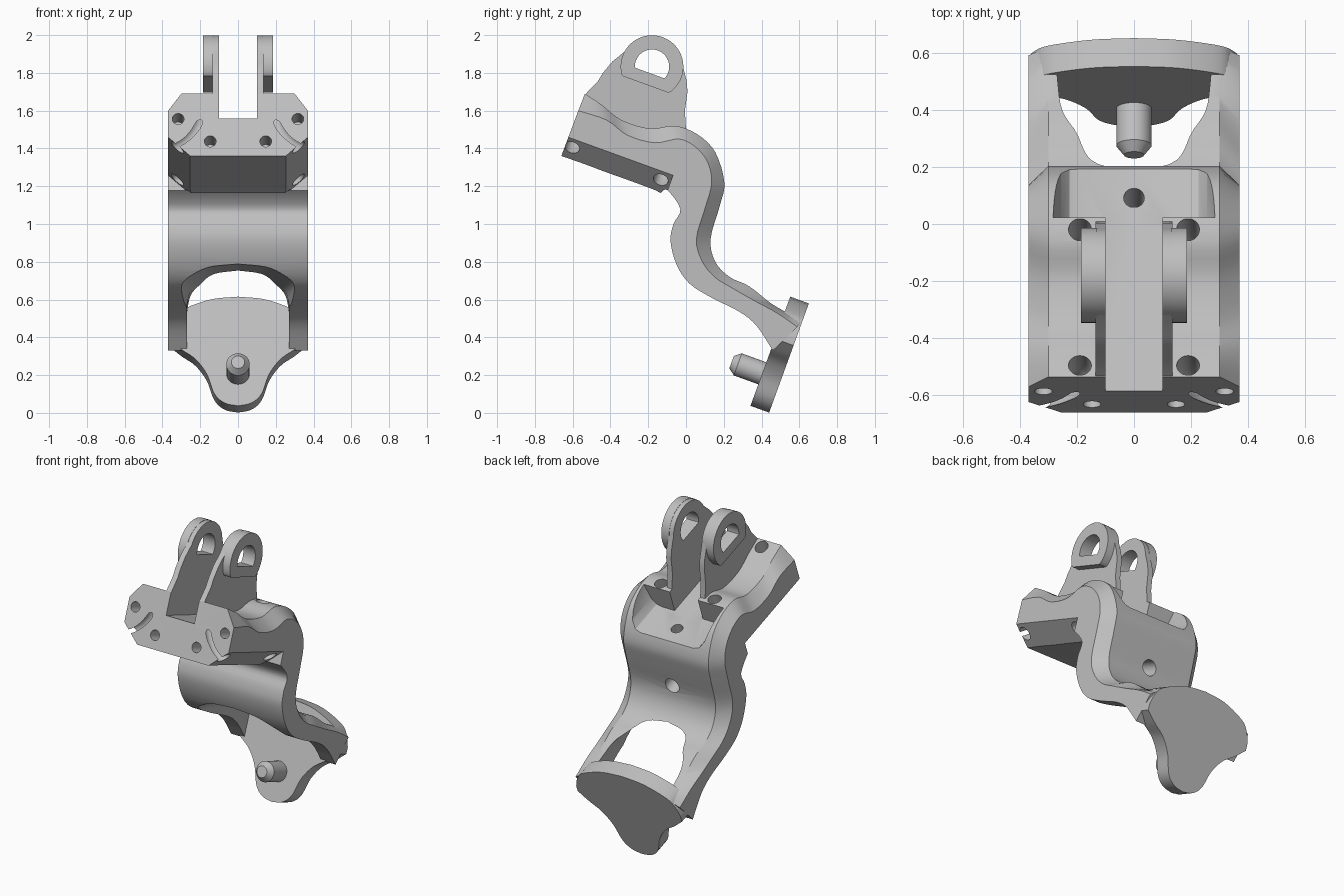
import bpy, bmesh, math
from mathutils import Matrix, Vector

cube = bpy.data.objects.get("Cube")
if cube:
    bpy.data.objects.remove(cube)

# The part is designed in a frame (x, t, n) tilted about x, then stood up
TILT = math.radians(20)
C, S = math.cos(TILT), math.sin(TILT)
STAND = Matrix.Rotation(-TILT, 4, 'X')

GREY = (0.52, 0.52, 0.52, 1)
grey = bpy.data.materials.new("plain_grey")
grey.use_nodes = True
grey.diffuse_color = GREY
grey.node_tree.nodes["Principled BSDF"].inputs["Base Color"].default_value = GREY


def tn(y, z):
    return y * C - z * S, y * S + z * C


def loft(name, rings):
    """Closed solid through rings of (x, t, n) points."""
    bm = bmesh.new()
    rows = [[bm.verts.new(STAND @ Vector(p)) for p in ring] for ring in rings]
    count = len(rows[0])
    for a, b in zip(rows, rows[1:]):
        for i in range(count):
            j = (i + 1) % count
            bm.faces.new((a[i], a[j], b[j], b[i]))
    bm.faces.new(rows[0][::-1])
    bm.faces.new(rows[-1])
    if bm.calc_volume(signed=True) < 0:
        bmesh.ops.reverse_faces(bm, faces=bm.faces)
    mesh = bpy.data.meshes.new(name)
    bm.to_mesh(mesh)
    bm.free()
    mesh.materials.append(grey)
    obj = bpy.data.objects.new(name, mesh)
    bpy.context.collection.objects.link(obj)
    return obj


def prism_x(name, pts, a, b):
    return loft(name, [[(v, t, n) for t, n in pts] for v in (a, b)])


def prism_t(name, pts, a, b):
    return loft(name, [[(x, v, n) for x, n in pts] for v in (a, b)])


CIRCLE = [(math.cos(k * math.tau / 32), math.sin(k * math.tau / 32)) for k in range(32)]


def rod(name, x, n, stops):
    """Round bar along t; stops are (t, radius)."""
    return loft(name, [[(x + r * u, t, n + r * w) for u, w in CIRCLE] for t, r in stops])


def tube(name, path, r):
    """Round bar along a path of (x, t, n) points bending in the x-n plane."""
    rings = []
    for i, p in enumerate(path):
        d = path[min(i + 1, len(path) - 1)] - path[max(i - 1, 0)]
        across = Vector((-d.z, 0, d.x)).normalized() * r
        rings.append([p + across * u + Vector((0, r * w, 0)) for u, w in CIRCLE])
    return loft(name, rings)


def spline(pts, steps):
    """Smooth curve through points of any dimension."""
    vs = [Vector(p) for p in pts]
    vs = [2 * vs[0] - vs[1]] + vs + [2 * vs[-1] - vs[-2]]
    out = []
    for a, b, c, d in zip(vs, vs[1:], vs[2:], vs[3:]):
        for k in range(steps):
            f = k / steps
            out.append(0.5 * (2 * b + (c - a) * f + (2 * a - 5 * b + 4 * c - d) * f * f
                              + (3 * b - a - 3 * c + d) * f ** 3))
    return out + [vs[-2]]


def mirror(half):
    """Close a half outline that runs from the middle, round +x."""
    return [tuple(p) for p in half] + [(-x, n) for x, n in reversed(half) if x > 1e-4]


def volume(mesh):
    bm = bmesh.new()
    bm.from_mesh(mesh)
    size = bm.calc_volume()
    bm.free()
    return size


def cut(target, cutter):
    """Subtract the cutter, keeping the first solver result that is sound."""
    before = volume(target.data)
    mod = target.modifiers.new("cut", 'BOOLEAN')
    mod.operation = 'DIFFERENCE'
    mod.object = cutter
    result = None
    for solver in ('MANIFOLD', 'EXACT', 'FLOAT'):
        mod.solver = solver
        graph = bpy.context.evaluated_depsgraph_get()
        graph.update()
        mesh = bpy.data.meshes.new_from_object(target.evaluated_get(graph))
        if 0.5 * before < volume(mesh) < 0.99999 * before:
            result = mesh
            break
    target.modifiers.remove(mod)
    bpy.data.objects.remove(cutter)
    if result:
        target.data = result


def d_shape(t, n, r, drop):
    """Circle with a flat bottom."""
    return [(t + r * math.cos(k * math.tau / 64), n + max(-drop, r * math.sin(k * math.tau / 64)))
            for k in range(64)]


# Curved body: top edge, chamfer edge and underside at each station, as (y, z)
top = [(-.535, 1.69), (-.445, 1.63), (-.34, 1.55), (-.19, 1.505), (-.06, 1.52), (.06, 1.475),
       (.155, 1.38), (.203, 1.22), (.18, 1.1), (.13, .92), (.155, .8), (.23, .72),
       (.335, .67), (.45, .58), (.545, .527), (.62, .5)]
side = [(-.57, 1.6), (-.42, 1.55), (-.31, 1.47), (-.165, 1.43), (-.035, 1.45), (.06, 1.4),
        (.12, 1.315), (.135, 1.21), (.103, 1.09), (.055, .92), (.087, .8), (.155, .717),
        (.24, .664), (.36, .595), (.48, .53), (.59, .455)]
under = [(-.66, 1.36), (-.545, 1.32), (-.425, 1.275), (-.285, 1.225), (-.165, 1.18), (-.135, 1.165),
         (-.1, 1.18), (-.03, 1.08), (-.066, 1), (-.082, .91), (-.05, .785), (.018, .685),
         (.135, .61), (.28, .537), (.372, .463), (.46, .33)]
rings = []
for p, q, u in zip(spline(top, 4), spline(side, 4), spline(under, 4)):
    half = [(.30, *tn(*p)), (.37, *tn(*q)), (.37, *tn(*u))]
    rings.append(half + [(-x, t, n) for x, t, n in reversed(half)])
body = loft("curved_body", rings)

# Flared window between the two legs
arch = mirror(spline([(0, .79), (.12, .775), (.2, .735), (.25, .69), (.27, .62)], 4) + [(.27, .2)])
cut(body, loft("window_cutter", [[(x * w, *tn(y, z + dz)) for x, z in arch]
                                 for y, dz, w in ((-.2, .02, 1.38), (.25, -.045, 1), (.75, -.12, 1))]))

# Channel between the lugs and flared pocket behind them
FLOOR = 1.265
cut(body, prism_t("channel_cutter", [(-.1, FLOOR), (.1, FLOOR), (.1, 1.8), (-.1, 1.8)], -1.2, -.45))
pocket = mirror([(0, FLOOR), (.19, FLOOR), (.225, 1.275), (.255, 1.31), (.285, 1.42), (.285, 1.7)])
cut(body, prism_t("pocket_cutter", pocket, -.49, 0))

# Angled lower sides of the clamp block, front screw holes, bolt tunnels
for s in (-1, 1):
    wedge = [(.25, 1.05), (.375, 1.163), (.5, 1.163), (.5, .9), (.25, .9)]
    cut(body, prism_t("wedge_cutter", [(s * x, n) for x, n in wedge], -1.2, -.495))
    for x, n in ((.317, 1.262), (.147, 1.135)):
        cut(body, rod("screw_cutter", s * x, n, ((-1.2, .031), (-.95, .031))))
    for t in (-1.047, -.548):
        path = [(.19, 1.7, .014), (.19, 1.32, .012), (.205, 1.24, 0), (.25, 1.17, 0),
                (.31, 1.12, 0), (.43, 1.06, 0)]
        cut(body, tube("tunnel_cutter", spline([(s * x, t + dt, n) for x, n, dt in path], 3), .04))

# Pocket floor hole and hole in the back of the bend
t0 = tn(.09, 1.31)[0]
cut(body, loft("floor_hole_cutter", [[(.036 * u, t0 + .036 * w, n) for u, w in CIRCLE]
                                     for n in (1.08, 1.5)]))
t0, n0 = tn(.13, .97)
cut(body, rod("back_hole_cutter", 0, n0, ((t0 - .12, .048), (t0 + .3, .048))))

# Pair of lugs with raised eyelets
EYE_T, EYE_N = tn(-.18, 1.833)
crown = [(-.18 + .164 * math.cos(math.radians(a)), 1.833 + .164 * math.sin(math.radians(a)))
         for a in range(150, -1, -6)]
outline = [(-.5, 1.6), (-.535, 1.685), (-.467, 1.755), (-.44, 1.8), (-.39, 1.86)] + crown + \
          [(.003, 1.76), (.008, 1.7), (-.006, 1.6), (0, 1.5), (0, 1.44), (-.19, 1.42), (-.42, 1.5)]
parts = [body]
for s, word in ((1, "left"), (-1, "right")):
    lug = prism_x(word + "_lug", [tn(*p) for p in outline], s * .1, s * .135)
    eye = prism_x(word + "_eyelet", d_shape(EYE_T, EYE_N, .166, .1), s * .13, s * .185)
    for obj in (lug, eye):
        cut(obj, prism_x("eye_cutter", d_shape(EYE_T, EYE_N, .091, .036), s * .05, s * .25))
    parts += [lug, eye]

# End plate with a rounded tail, and its locating pin
tail = spline([(0, .152), (.07, .168), (.125, .22), (.165, .33), (.225, .415), (.3, .47), (.37, .53)], 5)
brow = spline([(.37, .57), (.35, .63), (.30, .69), (.15, .75), (0, .767)], 5)
parts.append(prism_t("end_plate", mirror(tail + brow), .308, .413))
parts.append(rod("locating_pin", 0, .335, ((.135, .035), (.17, .062), (.34, .062))))

# Smooth curved faces, keep edges crisp
bpy.ops.object.select_all(action='DESELECT')
for obj in parts:
    obj.select_set(True)
bpy.context.view_layer.objects.active = body
bpy.ops.object.shade_smooth_by_angle(angle=math.radians(28))
